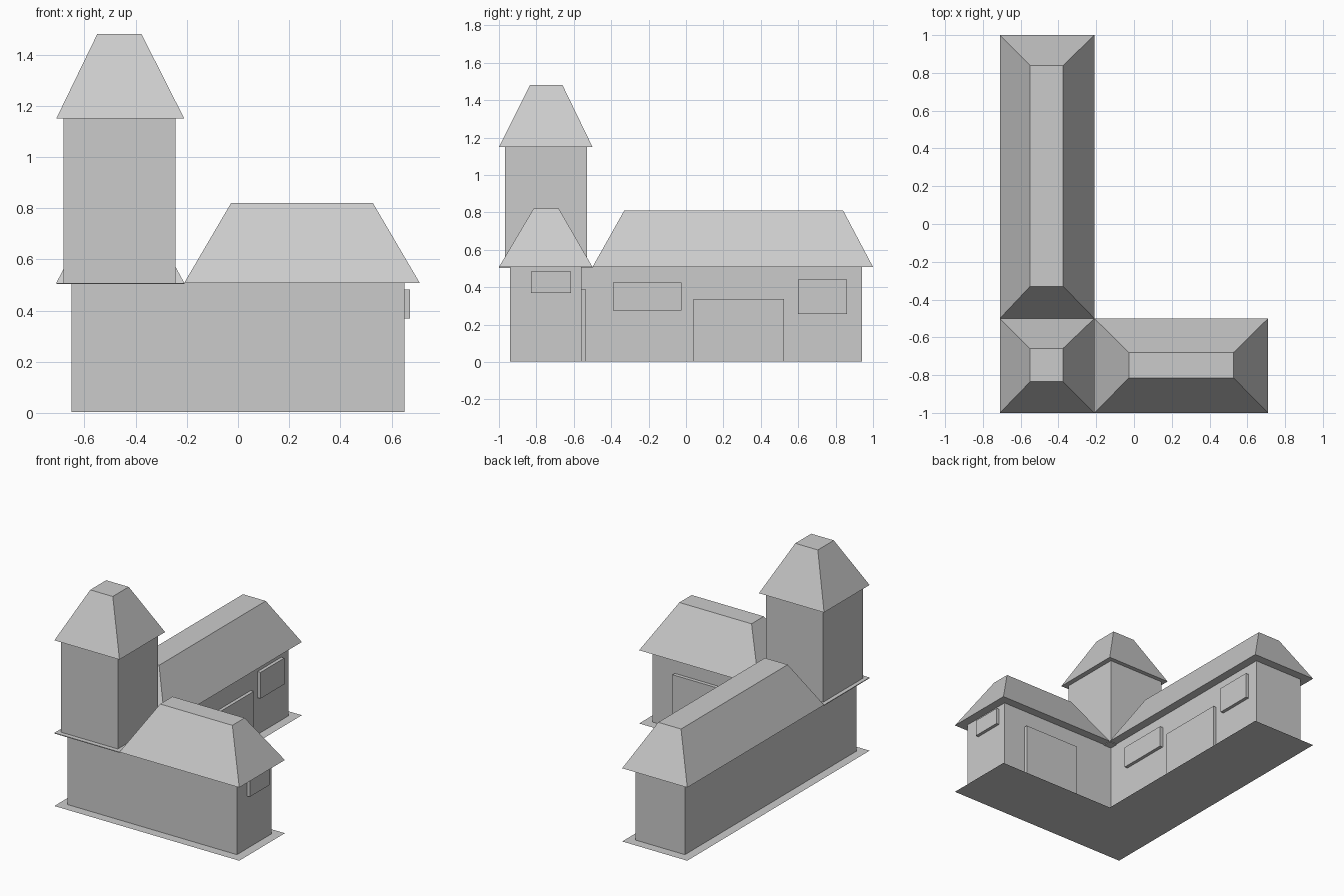
import bpy, bmesh

if "Cube" in bpy.data.objects:
    bpy.data.objects.remove(bpy.data.objects["Cube"])


def add_object(name, bm):
    bmesh.ops.recalc_face_normals(bm, faces=bm.faces[:])
    mesh = bpy.data.meshes.new(name)
    bm.to_mesh(mesh)
    bm.free()
    obj = bpy.data.objects.new(name, mesh)
    bpy.context.collection.objects.link(obj)
    return obj


def frustum(name, low, high, z0, z1):
    """Solid between two rectangles (x0, x1, y0, y1); equal ones give a box."""
    bm = bmesh.new()
    rings = []
    for (x0, x1, y0, y1), z in ((low, z0), (high, z1)):
        rings.append([bm.verts.new((x, y, z))
                      for x, y in ((x0, y0), (x1, y0), (x1, y1), (x0, y1))])
    a, b = rings
    bm.faces.new(a[::-1])
    bm.faces.new(b)
    for i in range(4):
        j = (i + 1) % 4
        bm.faces.new((a[i], a[j], b[j], b[i]))
    return add_object(name, bm)


def box(name, rect, z0, z1):
    return frustum(name, rect, rect, z0, z1)


def l_shape(name, inset, z0, height):
    """L-shaped footprint shrunk by inset and raised by height."""
    i = inset
    pts = [(-0.71 + i, -1 + i), (0.71 - i, -1 + i), (0.71 - i, -0.5 - i),
           (-0.21 - i, -0.5 - i), (-0.21 - i, 1 - i), (-0.71 + i, 1 - i)]
    bm = bmesh.new()
    face = bm.faces.new([bm.verts.new((x, y, z0)) for x, y in pts])
    if height:
        ext = bmesh.ops.extrude_face_region(bm, geom=[face], use_keep_orig=True)
        bmesh.ops.translate(bm, vec=(0, 0, height),
                            verts=[v for v in ext["geom"]
                                   if isinstance(v, bmesh.types.BMVert)])
    obj = add_object(name, bm)
    if not height:
        obj.data.flip_normals() if obj.data.polygons[0].normal.z > 0 else None
    return obj


# Ground plate and walls
l_shape("ground_plate", 0.0, 0.0, 0)
l_shape("walls", 0.06, 0.003, 0.505)

# Hipped roofs with flat tops over the two wings
frustum("long_wing_roof", (-0.71, -0.21, -0.5, 1.0),
        (-0.55, -0.375, -0.33, 0.84), 0.508, 0.81)
frustum("short_wing_roof", (-0.21, 0.71, -1.0, -0.5),
        (-0.027, 0.527, -0.815, -0.68), 0.508, 0.82)

# Corner tower
box("tower_ledge", (-0.71, -0.21, -1.0, -0.5), 0.503, 0.508)
box("tower", (-0.682, -0.245, -0.968, -0.53), 0.508, 1.15)
frustum("tower_roof", (-0.71, -0.21, -1.0, -0.5),
        (-0.55, -0.377, -0.835, -0.66), 1.15, 1.48)

# Panels on the long wing's courtyard wall: (name, y0, y1, z0, z1)
for name, y0, y1, z0, z1 in (("window_near", -0.39, -0.025, 0.275, 0.425),
                             ("courtyard_door", 0.04, 0.525, 0.003, 0.337),
                             ("window_far", 0.60, 0.86, 0.258, 0.44)):
    box(name, (-0.28, -0.247, y0, y1), z0, z1)

# Short wing: door to the courtyard and window on the end wall
box("short_wing_door", (0.045, 0.478, -0.57, -0.535), 0.003, 0.387)
box("end_window", (0.64, 0.672, -0.83, -0.615), 0.368, 0.483)
